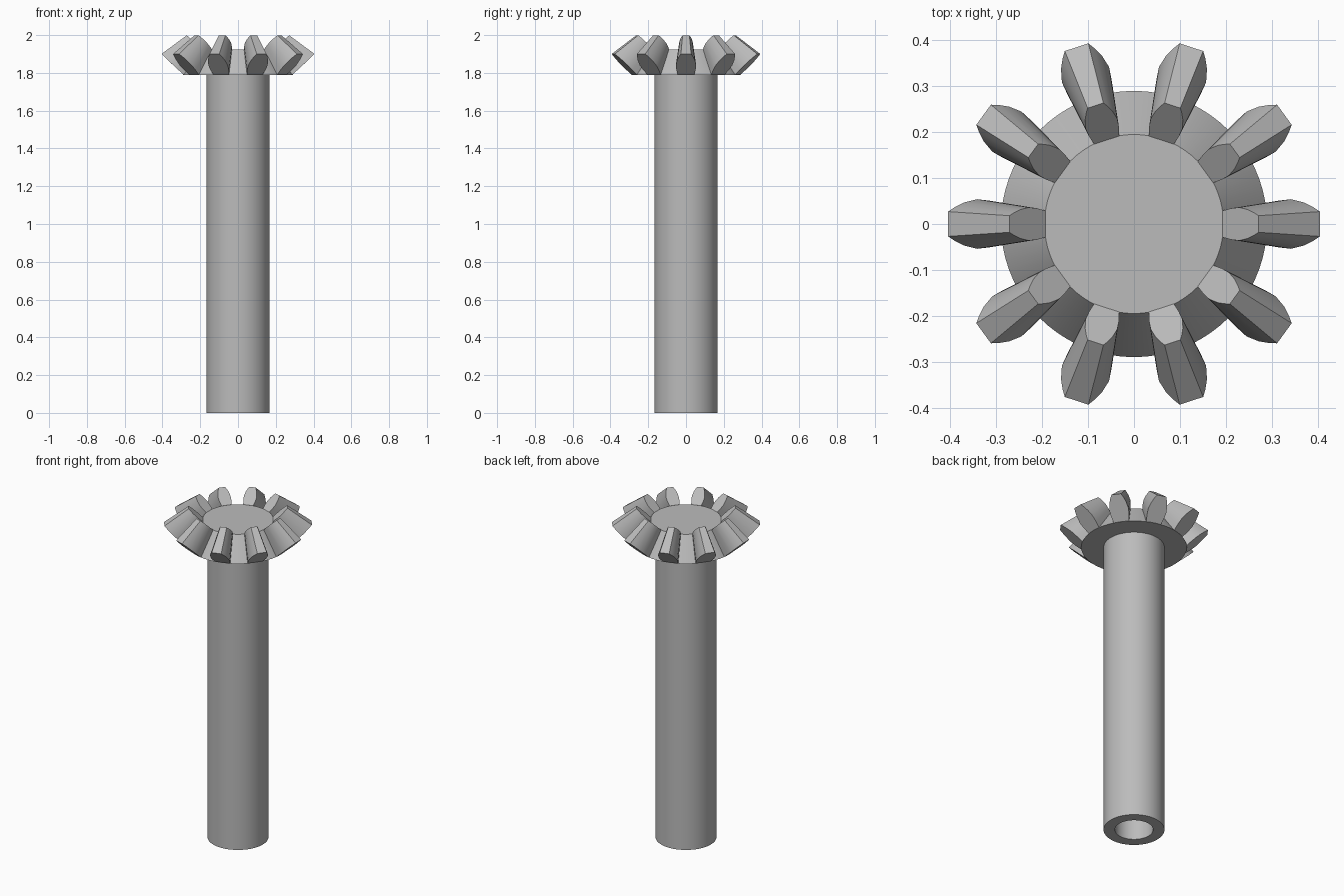
import bpy, bmesh, math
from mathutils import Matrix, Vector

cube = bpy.data.objects.get("Cube")
if cube:
    bpy.data.objects.remove(cube, do_unlink=True)

TEETH = 10
APEX = Vector((0, 0, 2.2))      # common apex of the bevel cones
FACE_SCALE = 0.67               # inner tooth end relative to outer end

steel = bpy.data.materials.new("plain grey steel")
steel.use_nodes = True
steel.diffuse_color = (0.5, 0.5, 0.5, 1)
steel.node_tree.nodes["Principled BSDF"].inputs["Base Color"].default_value = (0.5, 0.5, 0.5, 1)


def finish(name, bm):
    bmesh.ops.recalc_face_normals(bm, faces=bm.faces)
    mesh = bpy.data.meshes.new(name)
    bm.to_mesh(mesh)
    bm.free()
    mesh.materials.append(steel)
    obj = bpy.data.objects.new(name, mesh)
    bpy.context.collection.objects.link(obj)
    bpy.ops.object.select_all(action="DESELECT")
    obj.select_set(True)
    bpy.context.view_layer.objects.active = obj
    bpy.ops.object.shade_smooth_by_angle(angle=math.radians(30))
    return obj


def lathe(name, profile, steps=72):
    """Revolve (radius, z) points around the z axis."""
    bm = bmesh.new()
    verts = [bm.verts.new((r, 0, z)) for r, z in profile]
    edges = [bm.edges.new(pair) for pair in zip(verts, verts[1:])]
    bmesh.ops.spin(bm, geom=verts + edges, cent=(0, 0, 0), axis=(0, 0, 1),
                   angle=math.tau, steps=steps)
    bmesh.ops.remove_doubles(bm, verts=bm.verts, dist=0.0001)
    return finish(name, bm)


# Shaft with a blind bore open at the bottom
lathe("hollow_shaft", [(0, 1.78), (0.105, 1.78), (0.105, 0), (0.167, 0), (0.167, 1.79)])

# Conical gear blank
lathe("gear_body", [(0.167, 1.79), (0.29, 1.79), (0.195, 1.925), (0, 1.925)])

# Tooth section on the outer end: (radius, half width, z) from root to crest
flank = [(0.287, 0.043, 1.79), (0.316, 0.051, 1.816), (0.342, 0.054, 1.84),
         (0.37, 0.047, 1.867), (0.39, 0.037, 1.886), (0.405, 0.027, 1.9)]
outer = [Vector(p) for p in flank] + [Vector((r, -w, z)) for r, w, z in reversed(flank)]
inner = [APEX + (p - APEX) * FACE_SCALE for p in outer]

bm = bmesh.new()
for i in range(TEETH):
    turn = Matrix.Rotation(math.tau * i / TEETH, 3, "Z")
    a = [bm.verts.new(turn @ p) for p in outer]
    b = [bm.verts.new(turn @ p) for p in inner]
    bm.faces.new(a)
    bm.faces.new(b)
    for j in range(len(a)):
        k = (j + 1) % len(a)
        bm.faces.new((a[j], a[k], b[k], b[j]))
finish("gear_teeth", bm)
